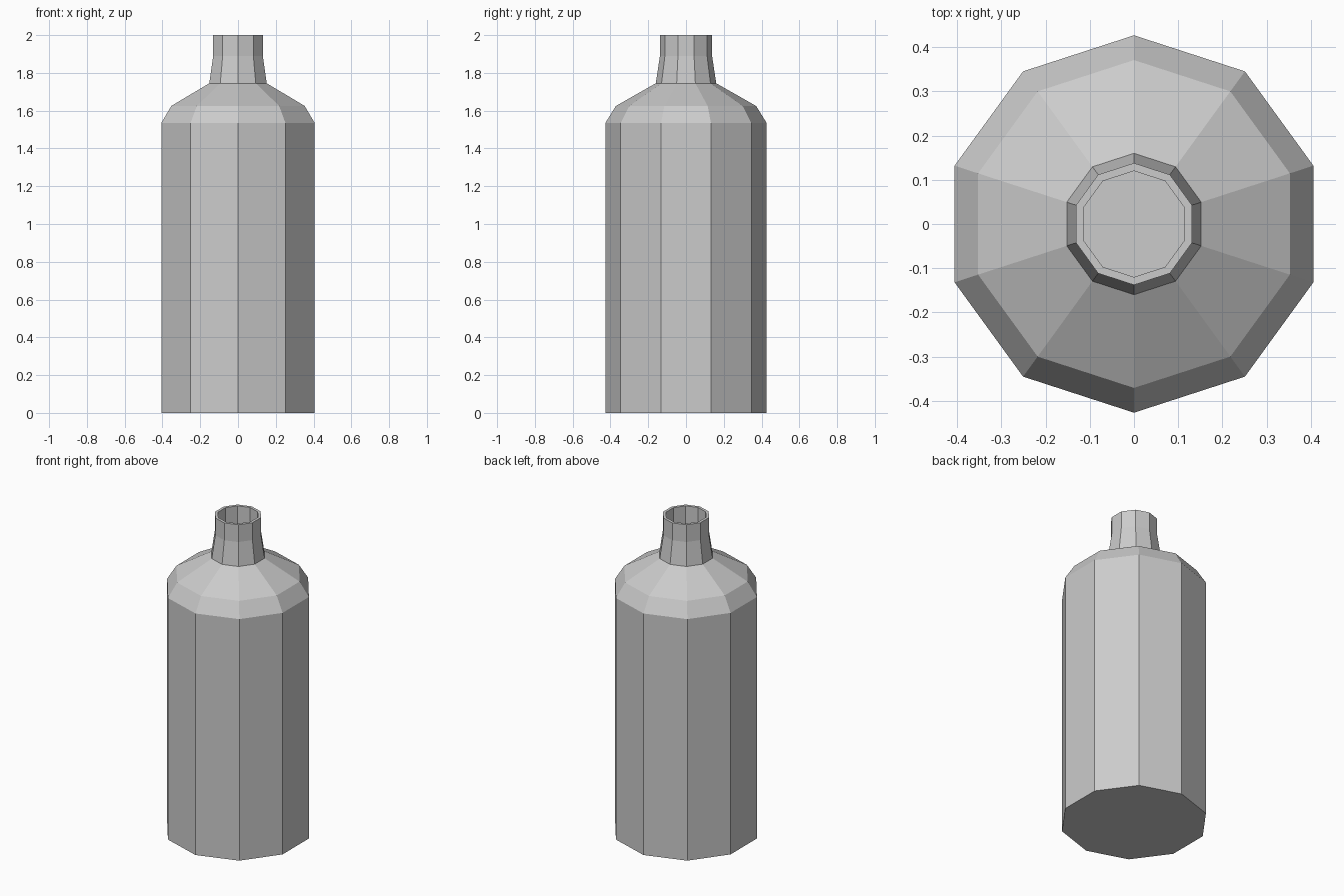
import bpy, bmesh
from math import cos, sin, pi

if "Cube" in bpy.data.objects:
    bpy.data.objects.remove(bpy.data.objects["Cube"])

SIDES = 10
# (radius, height): outer wall from base to rim, then inner wall from rim to floor
PROFILE = [(0.427, 0.0), (0.427, 1.535), (0.371, 1.625), (0.16, 1.745),
           (0.138, 1.89), (0.138, 2.0),
           (0.12, 2.0), (0.12, 1.888), (0.143, 1.734), (0.361, 1.61),
           (0.409, 1.53), (0.409, 0.018)]


def ring(bm, radius, z):
    angles = [pi / 2 + 2 * pi * i / SIDES for i in range(SIDES)]
    return [bm.verts.new((radius * cos(a), radius * sin(a), z)) for a in angles]


# Hollow ten-sided bottle, lathed from the profile
bm = bmesh.new()
rings = [ring(bm, r, z) for r, z in PROFILE]
for low, high in zip(rings, rings[1:]):
    for i in range(SIDES):
        j = (i + 1) % SIDES
        bm.faces.new((low[i], low[j], high[j], high[i]))

# Underside and inner floor
bm.faces.new(rings[0][::-1])
bm.faces.new(rings[-1])
bmesh.ops.recalc_face_normals(bm, faces=bm.faces)

mesh = bpy.data.meshes.new("bottle")
bm.to_mesh(mesh)
bm.free()
bpy.context.collection.objects.link(bpy.data.objects.new("bottle", mesh))
